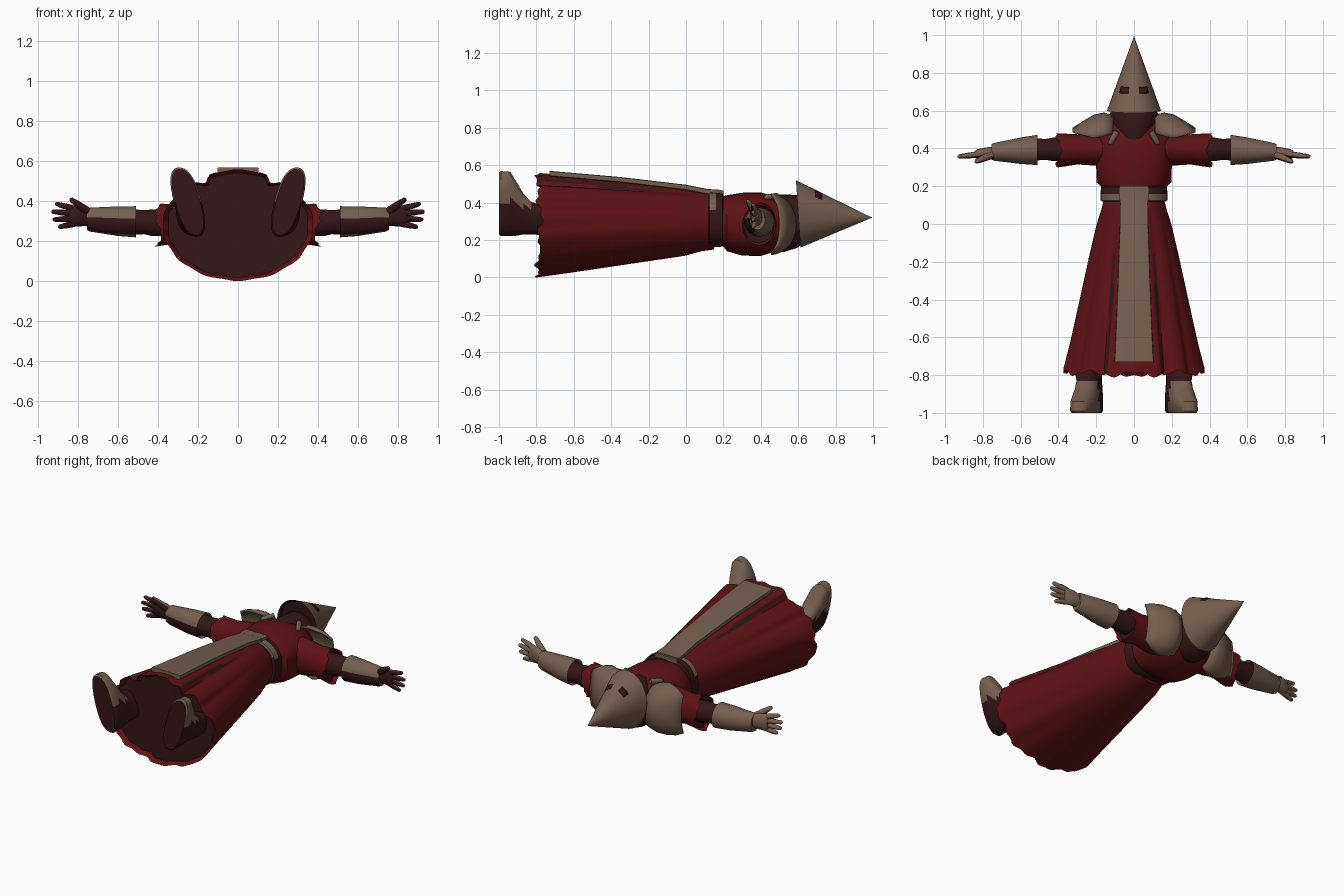
import bpy, bmesh, math
from math import sin, cos, pi, exp
from mathutils import Vector

old = bpy.data.objects.get("Cube")
if old:
    bpy.data.objects.remove(old)


def material(name, rgb):
    m = bpy.data.materials.new(name)
    m.use_nodes = True
    m.diffuse_color = (*rgb, 1)
    m.node_tree.nodes["Principled BSDF"].inputs["Base Color"].default_value = (*rgb, 1)
    return m


MATS = [material("dark_maroon", (0.035, 0.008, 0.009)),
        material("deep_red", (0.115, 0.006, 0.008)),
        material("worn_tan", (0.18, 0.115, 0.08))]
DARK, RED, TAN = range(3)


def finish(name, bm, colour, mirror=False, thick=0, angle=40):
    """Turn a bmesh into a shaded object; colour is an index or a rule(centre, normal)."""
    bmesh.ops.recalc_face_normals(bm, faces=bm.faces)
    for f in bm.faces:
        f.material_index = colour(f.calc_center_median(), f.normal) if callable(colour) else colour
    me = bpy.data.meshes.new(name)
    bm.to_mesh(me)
    bm.free()
    ob = bpy.data.objects.new(name, me)
    bpy.context.collection.objects.link(ob)
    for m in MATS:
        me.materials.append(m)
    bpy.ops.object.select_all(action='DESELECT')
    ob.select_set(True)
    bpy.context.view_layer.objects.active = ob
    bpy.ops.object.shade_smooth_by_angle(angle=math.radians(angle))
    if thick:
        s = ob.modifiers.new("thickness", 'SOLIDIFY')
        s.thickness, s.offset = thick, -1
    if mirror:
        ob.modifiers.new("mirror", 'MIRROR')
    return ob


def skin(bm, rows, closed=True, caps=True):
    """Bridge rows of points with quads."""
    rows = [[bm.verts.new(p) for p in r] for r in rows]
    n = len(rows[0])
    for a, b in zip(rows, rows[1:]):
        for i in range(n if closed else n - 1):
            j = (i + 1) % n
            bm.faces.new((a[i], a[j], b[j], b[i]))
    if caps:
        bm.faces.new(rows[0])
        bm.faces.new(rows[-1])


def loft(name, axis, rings, colour, p=2, n=32, warp=None, **kw):
    """Rings are (position, centre a, centre z, radius a, radius z) along axis X or Y."""
    rows = []
    for t, a, z, ra, rz in rings:
        row = []
        for i in range(n):
            u = 2 * pi * i / n
            c, s = cos(u), sin(u)
            da = a + ra * math.copysign(abs(c) ** (2 / p), c)
            dz = z + rz * math.copysign(abs(s) ** (2 / p), s)
            v = Vector((da, t, dz) if axis == 'Y' else (t, da, dz))
            row.append(warp(v, u) if warp else v)
        rows.append(row)
    bm = bmesh.new()
    skin(bm, rows)
    return finish(name, bm, colour, **kw)


def rod(name, a, b, r0, r1, colour):
    """Tapered round rod with a blunt rounded tip, mirrored."""
    a, b = Vector(a), Vector(b)
    d = (b - a).normalized()
    e = d.orthogonal().normalized()
    g = d.cross(e)
    rings = [(a, r0), (a.lerp(b, 0.55), (r0 + r1) / 2 * 1.05), (b - d * r1 * 0.6, r1), (b, r1 * 0.5)]
    bm = bmesh.new()
    skin(bm, [[c + (e * cos(k * pi / 5) + g * sin(k * pi / 5)) * r for k in range(10)] for c, r in rings])
    finish(name, bm, colour, mirror=True, angle=60)


# Long flared robe with folds, front slits and ragged hem
def groove(u):
    off = abs((u - pi / 2 + pi) % (2 * pi) - pi)
    return exp(-((off - 0.52) / 0.09) ** 2) + 0.5 * exp(-((off - 0.95) / 0.09) ** 2)


def robe_warp(v, u):
    t = max(0, min(1, (0.13 - v.y) / 0.9))
    k = 1 - t * (0.13 * groove(u) + 0.02 * (0.5 + 0.5 * cos(14 * u)))
    cz = 0.30 - 0.02 * t
    v.x *= k
    v.z = cz + (v.z - cz) * k
    if t > 0.95:
        v.y += 0.012 * sin(9 * u) + 0.008 * sin(23 * u) - 0.018 * abs(sin(u)) + 0.012
    return v


def robe_colour(c, n):
    u = math.atan2(c.z - 0.28, c.x)
    inside = n.y < -0.7
    return DARK if inside or (groove(u) > 0.75 and c.y < -0.12) else RED


robe_rings = [(0.15, 0, 0.30, 0.155, 0.15), (0.08, 0, 0.30, 0.172, 0.16), (0, 0, 0.297, 0.198, 0.18)]
robe_rings += [(-0.79 * k, 0, 0.297 - 0.017 * k, 0.2 + 0.18 * k, 0.18 + 0.1 * k) for k in (.2, .4, .6, .8, 1)]
robe_rings += [(-0.76, 0, 0.28, 0.355, 0.262)]
loft("robe", 'Y', robe_rings, robe_colour, n=112, warp=robe_warp)

# Torso, belt and front cloth
loft("torso", 'Y', [(0.13, 0, 0.30, 0.15, 0.13), (0.2, 0, 0.30, 0.175, 0.135), (0.22, 0, 0.29, 0.198, 0.15),
                    (0.3, 0, 0.285, 0.2, 0.168), (0.4, 0, 0.285, 0.21, 0.17), (0.48, 0, 0.285, 0.21, 0.145),
                    (0.55, 0, 0.29, 0.15, 0.1)], RED, p=2.3)
loft("belt", 'Y', [(0.12, 0, 0.31, 0.168, 0.135), (0.125, 0, 0.31, 0.176, 0.145), (0.16, 0, 0.31, 0.178, 0.148),
                   (0.195, 0, 0.31, 0.174, 0.145), (0.2, 0, 0.31, 0.165, 0.135)],
     lambda c, n: TAN if c.z > 0.37 and c.y < 0.175 else DARK, p=2.6, n=48)
loft("front_cloth", 'Y', [(0.2, 0, 0.45, 0.078, 0.014), (0.11, 0, 0.46, 0.074, 0.014), (0, 0, 0.482, 0.075, 0.014),
                          (-0.35, 0, 0.523, 0.087, 0.014), (-0.73, 0, 0.556, 0.103, 0.014)], TAN, p=9, n=16)
loft("buckle", 'Y', [(0.13, 0, 0.462, 0.08, 0.01), (0.19, 0, 0.458, 0.08, 0.01)], TAN, p=9, n=16)

# Dark cowl around the neck and face
loft("cowl", 'Y', [(0.42, 0, 0.31, 0.06, 0.12), (0.46, 0, 0.295, 0.115, 0.15), (0.52, 0, 0.29, 0.13, 0.155),
                   (0.6, 0, 0.3, 0.125, 0.14), (0.66, 0, 0.32, 0.09, 0.1)], DARK)


# Pointed hood with eye holes
def hood_point(u, y, lift=0.0):
    t = (y - 0.6) / 0.395
    k = 1 - t
    return Vector(((0.143 * k + lift) * cos(u), y - 0.012 * k * sin(u), 0.34 - 0.02 * t + (0.18 * k + lift) * sin(u)))


bm = bmesh.new()
hood_rows = [[hood_point(2 * pi * i / 40, y) for i in range(40)] for y in (0.6, 0.7, 0.8, 0.9, 0.994)]
inner = [Vector((p.x * 0.9, p.y + 0.02, 0.34 + (p.z - 0.34) * 0.9)) for p in hood_rows[0]]
skin(bm, [inner] + hood_rows)
finish("hood", bm, lambda c, n: DARK if n.y < -0.3 else TAN)

bm = bmesh.new()
skin(bm, [[hood_point(0.78 + 0.1 * k, y, 0.003) for k in range(6)] for y in (0.70, 0.715, 0.733)],
     closed=False, caps=False)
finish("eye_holes", bm, DARK, mirror=True, thick=0.004)

# Curved shoulder plates
bm = bmesh.new()
plate = [(0.11, 0.48, 0.10, 0.14), (0.16, 0.465, 0.125, 0.16), (0.21, 0.455, 0.125, 0.165),
         (0.27, 0.47, 0.075, 0.15), (0.325, 0.485, 0.025, 0.12)]
skin(bm, [[(x, y + ry * sin(pi * k / 16), 0.285 + rz * cos(pi * k / 16)) for k in range(17)]
          for x, y, ry, rz in plate], closed=False, caps=False)
finish("shoulder_plate", bm, TAN, mirror=True, thick=0.015)
rod("strap_end", (0.09, 0.49, 0.437), (0.13, 0.42, 0.428), 0.016, 0.014, TAN)

# Sleeves with ragged cuffs, forearms and bracers
def cuff_warp(v, u):
    if v.x > 0.36:
        v.x += 0.015 * sin(3 * u) + 0.006 * sin(11 * u)
    return v


loft("sleeve", 'X', [(0.12, 0.40, 0.285, 0.09, 0.12), (0.22, 0.395, 0.285, 0.085, 0.11),
                     (0.3, 0.395, 0.285, 0.08, 0.095), (0.4, 0.39, 0.28, 0.09, 0.108),
                     (0.375, 0.39, 0.28, 0.08, 0.095)],
     lambda c, n: DARK if n.x > 0.7 else RED, mirror=True, warp=cuff_warp)
loft("forearm", 'X', [(0.36, 0.395, 0.29, 0.06, 0.065), (0.43, 0.395, 0.292, 0.062, 0.067),
                      (0.47, 0.395, 0.295, 0.055, 0.06), (0.53, 0.395, 0.296, 0.06, 0.064),
                      (0.72, 0.385, 0.305, 0.04, 0.045)], DARK, mirror=True)


def palm_side(c, n):
    return DARK if n.y < -0.35 else TAN


loft("bracer", 'X', [(0.53, 0.392, 0.297, 0.07, 0.066), (0.51, 0.392, 0.297, 0.08, 0.078),
                     (0.6, 0.388, 0.30, 0.07, 0.074), (0.74, 0.382, 0.308, 0.047, 0.06),
                     (0.755, 0.382, 0.308, 0.04, 0.053)],
     lambda c, n: DARK if n.x < -0.6 or (n.y < -0.5 and c.z < 0.32) else TAN, mirror=True)

# Hands
loft("palm", 'X', [(0.73, 0.38, 0.315, 0.03, 0.04), (0.78, 0.376, 0.325, 0.03, 0.05),
                   (0.83, 0.37, 0.325, 0.026, 0.054), (0.845, 0.368, 0.325, 0.018, 0.045)],
     palm_side, n=20, mirror=True)
for name, z0, z1, x1 in (("index_finger", 0.362, 0.388, 0.915), ("middle_finger", 0.338, 0.348, 0.933),
                         ("ring_finger", 0.313, 0.308, 0.928), ("little_finger", 0.288, 0.27, 0.9)):
    rod(name, (0.82, 0.369, z0), (x1, 0.357, z1), 0.017, 0.011, palm_side)
rod("thumb", (0.755, 0.365, 0.35), (0.84, 0.328, 0.412), 0.022, 0.012, palm_side)


# Boots, toes turned slightly outward
def toe_out(v, u):
    v.x += 0.25 * (v.z - 0.33)
    return v


loft("boot", 'Y', [(-1, 0.235, 0.395, 0.062, 0.165), (-0.99, 0.235, 0.395, 0.07, 0.174),
                   (-0.94, 0.235, 0.393, 0.07, 0.172), (-0.91, 0.235, 0.37, 0.068, 0.147),
                   (-0.87, 0.237, 0.34, 0.064, 0.11), (-0.83, 0.24, 0.318, 0.062, 0.088),
                   (-0.79, 0.245, 0.31, 0.066, 0.082), (-0.7, 0.24, 0.31, 0.065, 0.08)],
     lambda c, n: TAN if c.z > 0.4 and n.y > -0.8 or (c.z > 0.375 and -0.9 < c.y < -0.83) else DARK,
     p=2.4, n=40, mirror=True, warp=toe_out)
